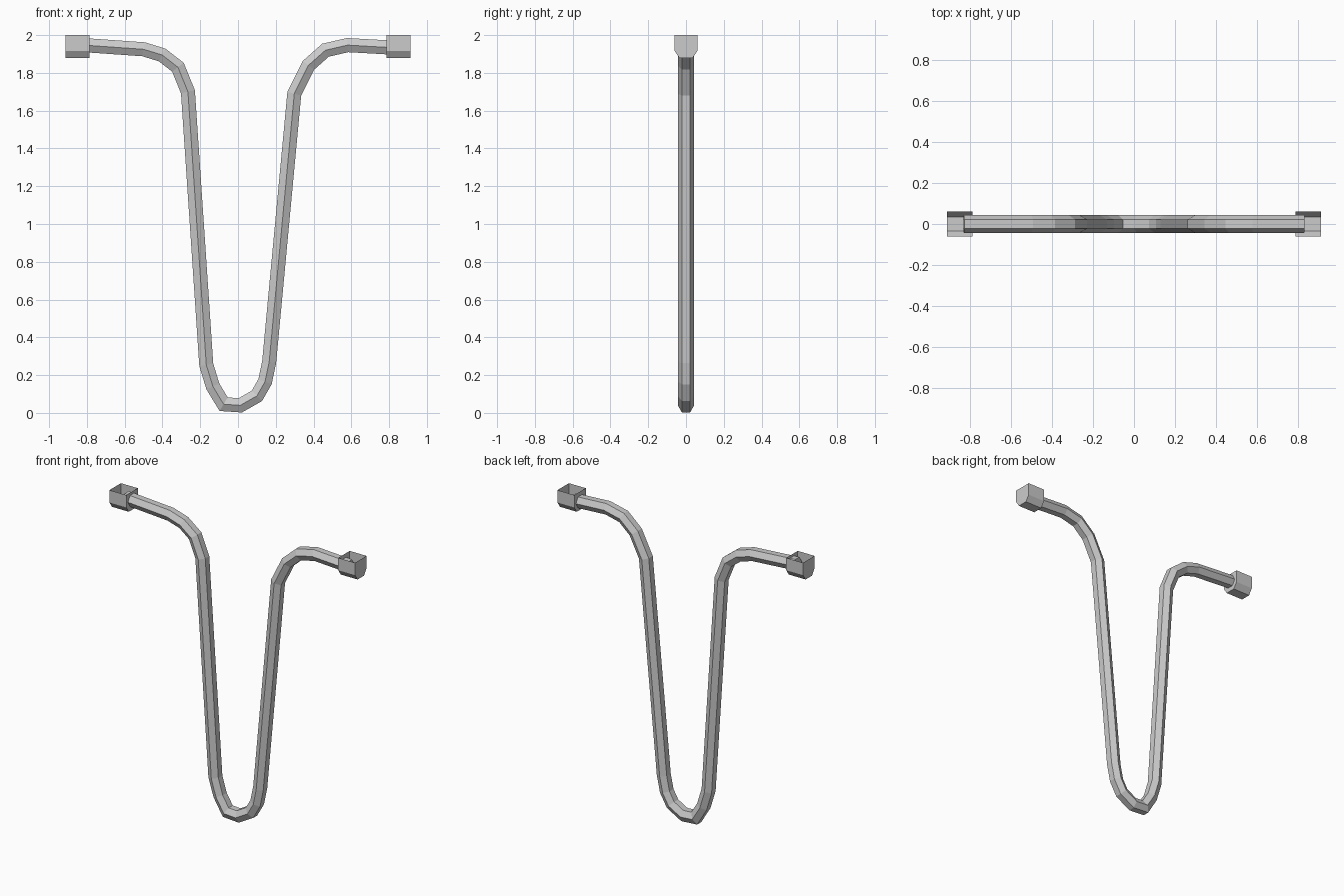
import bpy, bmesh, math
from mathutils import Vector

if "Cube" in bpy.data.objects:
    bpy.data.objects.remove(bpy.data.objects["Cube"])


def finish(name, bm):
    bmesh.ops.recalc_face_normals(bm, faces=bm.faces)
    mesh = bpy.data.meshes.new(name)
    bm.to_mesh(mesh)
    bm.free()
    ob = bpy.data.objects.new(name, mesh)
    bpy.context.collection.objects.link(ob)
    return ob


def sweep(name, path, radius, sides=6):
    """Mitred prism swept along an (x, z) path in the y = 0 plane."""
    pts = [Vector(p) for p in path]
    dirs = [(b - a).normalized() for a, b in zip(pts, pts[1:])]
    bm = bmesh.new()
    rings = []
    for i, p in enumerate(pts):
        d0, d1 = dirs[max(i - 1, 0)], dirs[min(i, len(dirs) - 1)]
        t = (d0 + d1).normalized()
        n = Vector((-t.y, t.x)) / t.dot(d1)
        ring = []
        for k in range(sides):
            a = math.tau * (k + 0.5) / sides
            q = p + n * radius * math.cos(a)
            ring.append(bm.verts.new((q.x, radius * math.sin(a), q.y)))
        rings.append(ring)
    for r0, r1 in zip(rings, rings[1:]):
        for k in range(sides):
            j = (k + 1) % sides
            bm.faces.new((r0[k], r0[j], r1[j], r1[k]))
    bm.faces.new(rings[0])
    bm.faces.new(rings[-1])
    return finish(name, bm)


def end_cup(name, x0, x1):
    """Thin cup with chamfered lower edges, open at the top."""
    profile = [(-0.061, 2.0), (-0.061, 1.917), (-0.034, 1.878),
               (0.034, 1.878), (0.061, 1.917), (0.061, 2.0)]
    bm = bmesh.new()
    a, b = [[bm.verts.new((x, y, z)) for y, z in profile] for x in (x0, x1)]
    for k in range(len(profile) - 1):
        bm.faces.new((a[k], a[k + 1], b[k + 1], b[k]))
    bm.faces.new(a)
    bm.faces.new(b)
    return finish(name, bm)


# Hanging hexagonal pipe
path = [(-0.83, 1.948), (-0.50, 1.925), (-0.402, 1.895), (-0.318, 1.83),
        (-0.265, 1.70), (-0.168, 0.255), (-0.133, 0.14), (-0.076, 0.046),
        (0.012, 0.04), (0.10, 0.09), (0.143, 0.165), (0.165, 0.27),
        (0.298, 1.69), (0.373, 1.84), (0.463, 1.92), (0.58, 1.947),
        (0.83, 1.933)]
sweep("bent_pipe", path, 0.043)

# Cups at both ends
for side, s in (("left", -1), ("right", 1)):
    end_cup("end_cup_" + side, s * 0.787, s * 0.912)
